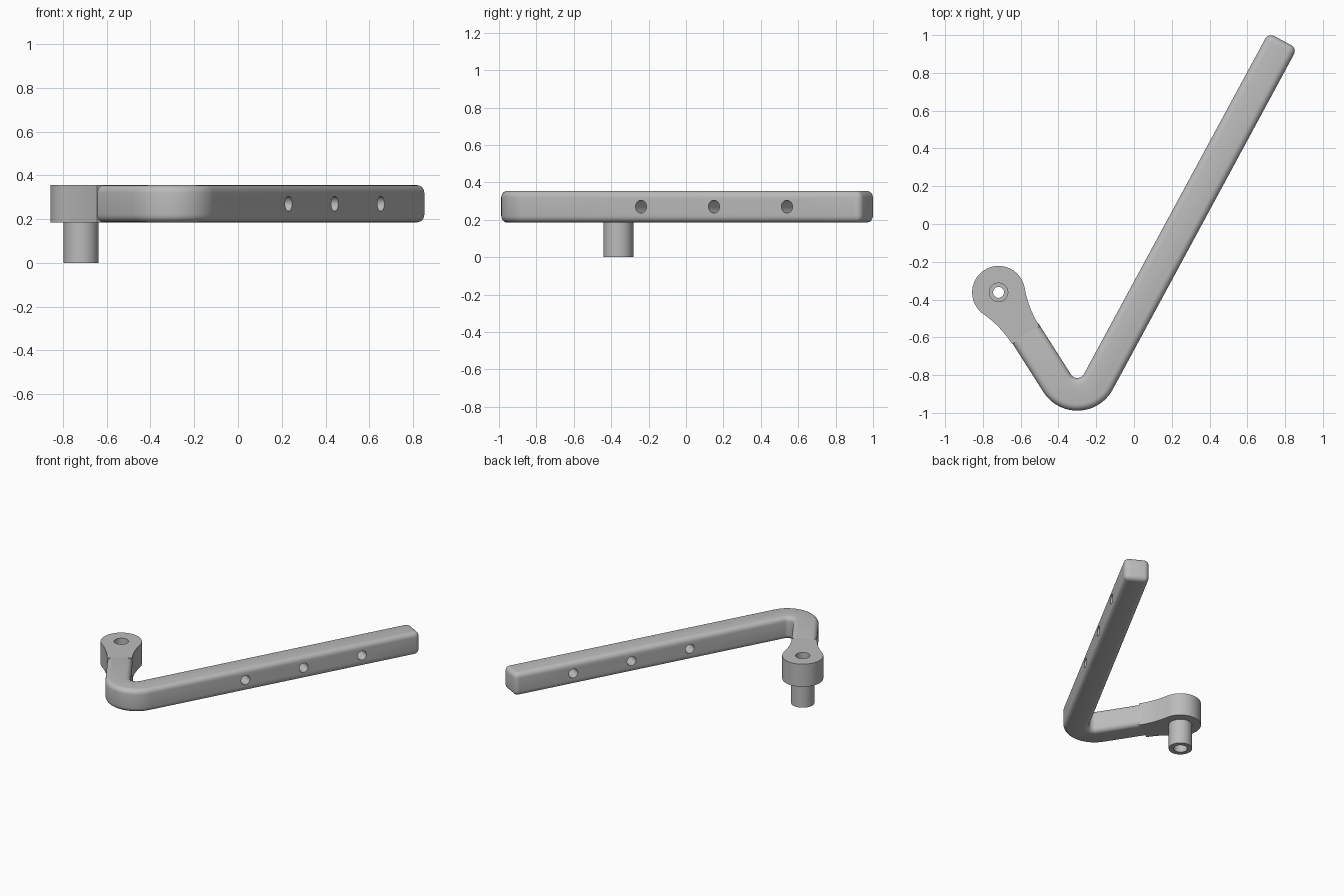
import bpy, bmesh
from math import sin, cos, pi, radians, sqrt, atan2
from mathutils import Vector, Matrix

if "Cube" in bpy.data.objects:
    bpy.data.objects.remove(bpy.data.objects["Cube"])

grey = bpy.data.materials.new("plain grey")
grey.use_nodes = True
GREY = (0.5, 0.5, 0.5, 1)
grey.diffuse_color = GREY
grey.node_tree.nodes["Principled BSDF"].inputs["Base Color"].default_value = GREY

LOW, HIGH = 0.185, 0.355          # underside and top of the arm
HALF = 0.0865                     # half width of the arm
BEND = Vector((-0.30, -0.775))    # centre of the elbow
INNER = 0.04                      # inside radius of the elbow
BOSS = Vector((-0.717, -0.362))   # pivot centre
BOSS_R = 0.14
LONG, SHORT = radians(61.6), radians(122.5)


def direction(a):
    return Vector((cos(a), sin(a)))


def prism(name, outline):
    """Extrude a plan outline between the underside and the top."""
    bm = bmesh.new()
    face = bm.faces.new([bm.verts.new((p.x, p.y, LOW)) for p in outline])
    top = bmesh.ops.extrude_face_region(bm, geom=[face])["geom"]
    bmesh.ops.translate(bm, vec=(0, 0, HIGH - LOW),
                        verts=[g for g in top if isinstance(g, bmesh.types.BMVert)])
    bmesh.ops.recalc_face_normals(bm, faces=bm.faces)
    mesh = bpy.data.meshes.new(name)
    bm.to_mesh(mesh)
    bm.free()
    mesh.materials.append(grey)
    obj = bpy.data.objects.new(name, mesh)
    bpy.context.collection.objects.link(obj)
    return obj


def rod(name, start, end, radius, sides=48):
    """Cylinder between two points."""
    start, end = Vector(start), Vector(end)
    axis = end - start
    bpy.ops.mesh.primitive_cylinder_add(
        vertices=sides, radius=radius, depth=axis.length,
        location=(start + end) / 2, rotation=axis.to_track_quat('Z', 'Y').to_euler())
    obj = bpy.context.object
    obj.name = name
    obj.data.materials.append(grey)
    return obj


def apply(obj, mod):
    bpy.context.view_layer.objects.active = obj
    bpy.ops.object.modifier_apply(modifier=mod.name)


def combine(obj, other, operation):
    mod = obj.modifiers.new("combine", 'BOOLEAN')
    mod.operation, mod.object, mod.solver = operation, other, 'EXACT'
    apply(obj, mod)
    bpy.data.objects.remove(other)


def smooth(obj):
    bpy.ops.object.select_all(action='DESELECT')
    obj.select_set(True)
    bpy.context.view_layer.objects.active = obj
    bpy.ops.object.shade_smooth_by_angle(angle=radians(30))


# Bent square arm: two straight legs joined by a round elbow
long_dir, short_dir = direction(LONG), direction(SHORT)
long_out, short_out = direction(LONG - pi / 2), direction(SHORT + pi / 2)
outer = INNER + 2 * HALF
long_len = 2.053
short_len = 0.572 - 0.225
first, last = SHORT + pi / 2, LONG + 3 * pi / 2
angles = [first + (last - first) * i / 24 for i in range(25)]
outline = [BEND + short_out * outer + short_dir * short_len]
outline += [BEND + direction(a) * outer for a in angles]
outline += [BEND + long_out * outer + long_dir * long_len,
            BEND + long_out * INNER + long_dir * long_len]
outline += [BEND + direction(a) * INNER for a in reversed(angles)]
outline += [BEND + short_out * INNER + short_dir * short_len]
arm = prism("bent_arm", outline)
bevel = arm.modifiers.new("round edges", 'BEVEL')
bevel.width, bevel.segments = 0.035, 5
bevel.limit_method, bevel.angle_limit = 'ANGLE', radians(40)
apply(arm, bevel)

# Three cross holes through the long leg
normal = Vector((long_out.x, long_out.y, 0))
for y in (-0.24, 0.15, 0.54):
    face_point = Vector((0.36 + y / 1.85, y, (LOW + HIGH) / 2))
    combine(arm, rod("cross_hole", face_point + normal * 0.1,
                     face_point - normal * 0.3, 0.034, 32), 'DIFFERENCE')
smooth(arm)

# Pivot boss: a disc flowing into the short leg through concave fillets
reach = 0.27
fillet = (reach ** 2 + HALF ** 2 - BOSS_R ** 2) / (2 * (BOSS_R - HALF))
centre = Vector((reach, HALF + fillet))
meet = atan2(centre.y, centre.x)
side = [centre - direction(pi / 2 + (meet - pi / 2) * i / 10) * fillet for i in range(11)]
steps = 40
disc = [direction(meet + (2 * pi - 2 * meet) * i / steps) * BOSS_R for i in range(1, steps)]
mirrored = [Vector((p.x, -p.y)) for p in reversed(side)]
turn = Matrix.Rotation(SHORT + pi, 2)
boss = prism("pivot_boss", [BOSS + turn @ p for p in side + disc + mirrored])


def level(z):
    return (BOSS.x, BOSS.y, z)


# Hollow peg below, with a stepped bore through peg and boss
combine(boss, rod("peg", level(0), level(LOW + 0.05), 0.08), 'UNION')
for low, high, radius in ((-0.1, 0.5, 0.029), (0.24, 0.5, 0.049), (-0.1, 0.10, 0.047)):
    combine(boss, rod("bore", level(low), level(high), radius), 'DIFFERENCE')
smooth(boss)
